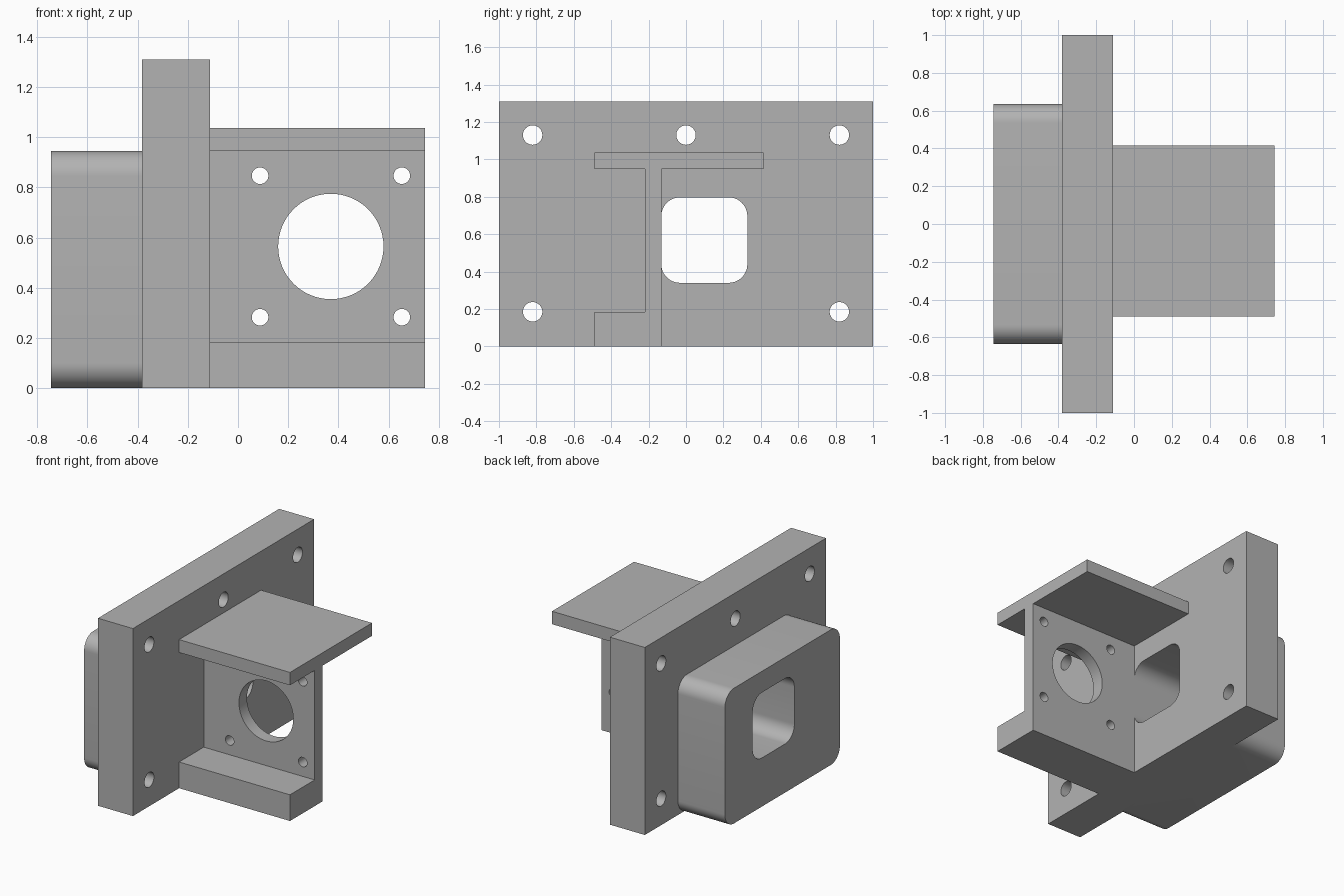
import bpy, bmesh, math
from mathutils import Vector

if "Cube" in bpy.data.objects:
    bpy.data.objects.remove(bpy.data.objects["Cube"])

grey = bpy.data.materials.new("machined grey")
grey.diffuse_color = (0.45, 0.45, 0.45, 1)
grey.use_nodes = True
grey.node_tree.nodes["Principled BSDF"].inputs["Base Color"].default_value = grey.diffuse_color


def prism(name, pts, axis, lo, hi):
    """Extrude a profile: (y, z) points along x, or (x, z) points along y."""
    def place(p, d):
        return Vector((d, p[0], p[1])) if axis == "x" else Vector((p[0], d, p[1]))
    bm = bmesh.new()
    a = [bm.verts.new(place(p, lo)) for p in pts]
    b = [bm.verts.new(place(p, hi)) for p in pts]
    bm.faces.new(a)
    bm.faces.new(b[::-1])
    n = len(pts)
    for i in range(n):
        bm.faces.new((a[i], b[i], b[(i + 1) % n], a[(i + 1) % n]))
    bmesh.ops.recalc_face_normals(bm, faces=bm.faces)
    me = bpy.data.meshes.new(name)
    bm.to_mesh(me)
    bm.free()
    me.materials.append(grey)
    ob = bpy.data.objects.new(name, me)
    bpy.context.collection.objects.link(ob)
    return ob


def rounded(u0, u1, v0, v1, r, steps=12):
    pts = []
    corners = [(u1 - r, v1 - r), (u0 + r, v1 - r), (u0 + r, v0 + r), (u1 - r, v0 + r)]
    for k, (u, v) in enumerate(corners):
        for i in range(steps + 1):
            t = math.pi / 2 * (k + i / steps)
            pts.append((u + r * math.cos(t), v + r * math.sin(t)))
    return pts


def circle(u, v, r, n):
    return [(u + r * math.cos(2 * math.pi * i / n),
             v + r * math.sin(2 * math.pi * i / n)) for i in range(n)]


def combine(target, other, operation):
    mod = target.modifiers.new(operation.lower(), "BOOLEAN")
    mod.operation, mod.solver, mod.object = operation, "EXACT", other
    bpy.context.view_layer.objects.active = target
    bpy.ops.object.modifier_apply(modifier=mod.name)
    bpy.data.objects.remove(other)


# Upright mounting plate
mount = prism("flanged_mount", [(-1, 0), (1, 0), (1, 1.31), (-1, 1.31)], "x", -0.382, -0.112)

# Rounded boss behind the plate
boss = prism("boss", rounded(-0.635, 0.635, 0, 0.945, 0.1), "x", -0.745, -0.25)
combine(mount, boss, "UNION")

# Bracket: foot, web and top shelf in one profile
profile = [(-0.49, 0), (-0.13, 0), (-0.13, 0.948), (0.415, 0.948), (0.415, 1.038),
           (-0.49, 1.038), (-0.49, 0.948), (-0.218, 0.948), (-0.218, 0.183), (-0.49, 0.183)]
bracket = prism("bracket", profile, "x", -0.2, 0.745)
combine(mount, bracket, "UNION")

# Window through boss and plate, stopping at the web
window = prism("window_cutter", rounded(-0.132, 0.328, 0.34, 0.797, 0.1), "x", -0.9, -0.112)
combine(mount, window, "DIFFERENCE")

# Bolt holes in the plate
for y, z in [(-0.82, 0.185), (0.82, 0.185), (-0.82, 1.13), (0, 1.13), (0.82, 1.13)]:
    combine(mount, prism("bolt_cutter", circle(y, z, 0.052, 32), "x", -0.5, 0), "DIFFERENCE")

# Pilot bore and four screw holes in the web
holes = [(0.37, 0.565, 0.21, 64)]
holes += [(x, z, 0.033, 32) for x in (0.088, 0.653) for z in (0.283, 0.847)]
for x, z, r, n in holes:
    combine(mount, prism("web_cutter", circle(x, z, r, n), "y", -0.3, -0.05), "DIFFERENCE")

# Smooth curved walls, crisp edges
bpy.ops.object.select_all(action="DESELECT")
mount.select_set(True)
bpy.context.view_layer.objects.active = mount
bpy.ops.object.shade_smooth_by_angle(angle=math.radians(30))
